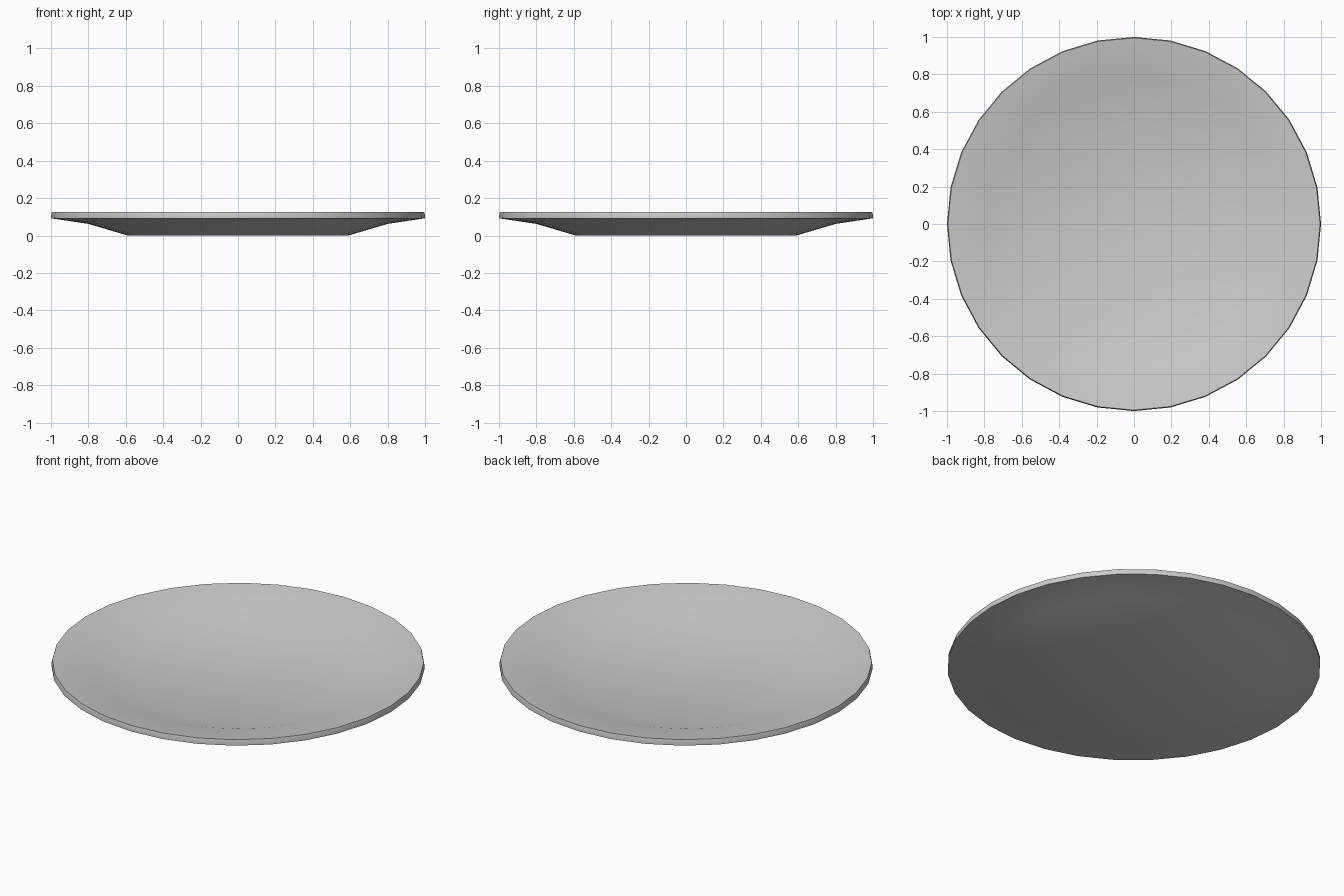
import bpy, bmesh, math
from mathutils import Vector

if "Cube" in bpy.data.objects:
    bpy.data.objects.remove(bpy.data.objects["Cube"])

SEGMENTS = 32
# Closed cross-section of the plate: underside, rim, then dished upper face
PROFILE = [(0, 0), (0.59, 0), (0.80, 0.062), (1.0, 0.092), (1.0, 0.106),
           (0.995, 0.125), (0.79, 0.094), (0.58, 0.03), (0, 0.03)]

# Plate: revolve the cross-section around z
bm = bmesh.new()
verts = [bm.verts.new((r, 0, z)) for r, z in PROFILE]
edges = [bm.edges.new(pair) for pair in zip(verts, verts[1:])]
bmesh.ops.spin(bm, geom=verts + edges, cent=(0, 0, 0), axis=(0, 0, 1),
               angle=math.tau, steps=SEGMENTS, use_duplicate=False)
bmesh.ops.remove_doubles(bm, verts=bm.verts, dist=0.0005)
bmesh.ops.recalc_face_normals(bm, faces=bm.faces)

mesh = bpy.data.meshes.new("plate")
bm.to_mesh(mesh)
bm.free()
plate = bpy.data.objects.new("plate", mesh)
bpy.context.collection.objects.link(plate)

# Smooth shading over the dish, with a crisp rim
bpy.context.view_layer.objects.active = plate
plate.select_set(True)
bpy.ops.object.shade_smooth_by_angle(angle=math.radians(60))
